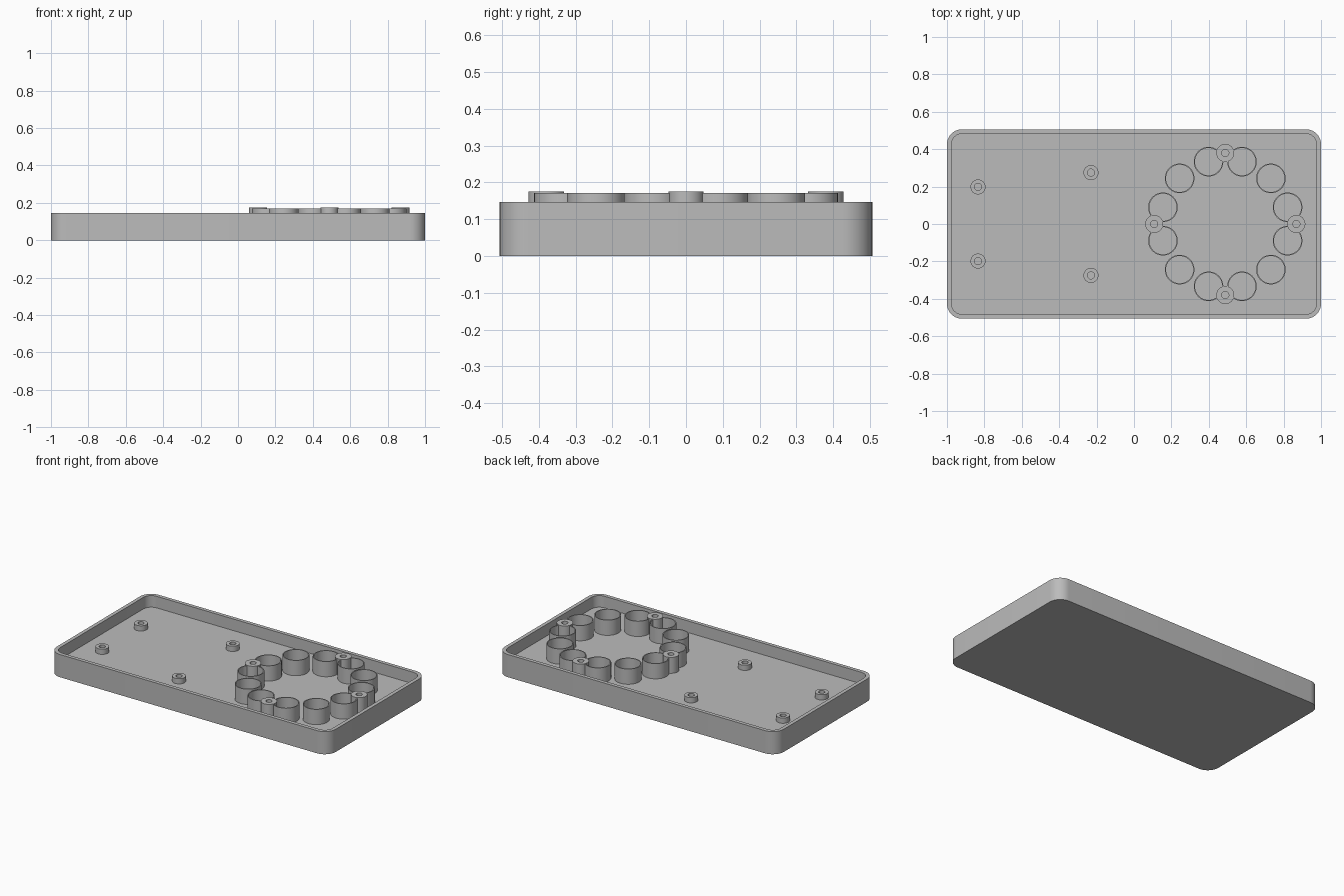
import bpy
import bmesh
from math import cos, sin, pi, radians

cube = bpy.data.objects.get("Cube")
if cube:
    bpy.data.objects.remove(cube, do_unlink=True)

# Single plain grey plastic
grey = bpy.data.materials.new("grey_plastic")
grey.use_nodes = True
colour = (0.5, 0.5, 0.5, 1)
grey.diffuse_color = colour
grey.node_tree.nodes["Principled BSDF"].inputs["Base Color"].default_value = colour

HALF_X, HALF_Y, HEIGHT, CORNER = 1.0, 0.506, 0.147, 0.08
WALL, FLOOR = 0.024, 0.072
RING_X = 0.488


def circle(x, y, r, z, n=48):
    return [(x + r * cos(2 * pi * i / n), y + r * sin(2 * pi * i / n), z)
            for i in range(n)]


def rounded_rect(inset, z, steps=10):
    r = CORNER - inset
    cx, cy = HALF_X - CORNER, HALF_Y - CORNER
    points = []
    for q, (sx, sy) in enumerate([(1, 1), (-1, 1), (-1, -1), (1, -1)]):
        for i in range(steps + 1):
            a = pi / 2 * (q + i / steps)
            points.append((sx * cx + r * cos(a), sy * cy + r * sin(a), z))
    return points


def loft(name, loops, cyclic=False):
    """Skin consecutive loops; join last to first or cap both ends."""
    bm = bmesh.new()
    rings = [[bm.verts.new(p) for p in loop] for loop in loops]
    pairs = list(zip(rings, rings[1:]))
    if cyclic:
        pairs.append((rings[-1], rings[0]))
    else:
        bm.faces.new(rings[0])
        bm.faces.new(rings[-1])
    n = len(rings[0])
    for a, b in pairs:
        for i in range(n):
            j = (i + 1) % n
            bm.faces.new((a[i], a[j], b[j], b[i]))
    bmesh.ops.recalc_face_normals(bm, faces=bm.faces)
    mesh = bpy.data.meshes.new(name)
    bm.to_mesh(mesh)
    bm.free()
    mesh.materials.append(grey)
    obj = bpy.data.objects.new(name, mesh)
    bpy.context.collection.objects.link(obj)
    bpy.ops.object.select_all(action="DESELECT")
    obj.select_set(True)
    bpy.context.view_layer.objects.active = obj
    bpy.ops.object.shade_smooth_by_angle(angle=radians(30))
    return obj


def tube(name, x, y, outer, inner, top):
    base = FLOOR - 0.004
    loft(name, [circle(x, y, outer, base), circle(x, y, outer, top),
                circle(x, y, inner, top), circle(x, y, inner, base)], cyclic=True)


# Open tray with a raised floor and thin rim
loft("tray", [rounded_rect(0, 0), rounded_rect(0, HEIGHT),
              rounded_rect(WALL, HEIGHT), rounded_rect(WALL, FLOOR)])

# Ring of twelve thin-walled cups
for i in range(12):
    a = radians(15 + 30 * i)
    tube(f"cup_{i + 1}", RING_X + 0.345 * cos(a), 0.345 * sin(a), 0.079, 0.073, 0.171)

# Four tall screw posts between the cups
for i in range(4):
    a = pi / 2 * i
    tube(f"screw_post_{i + 1}", RING_X + 0.38 * cos(a), 0.38 * sin(a), 0.048, 0.019, 0.175)

# Four short standoffs on the floor
for x, y in [(-0.834, 0.198), (-0.23, 0.275)]:
    for side, s in (("back", 1), ("front", -1)):
        end = "outer" if x < -0.5 else "inner"
        tube(f"standoff_{end}_{side}", x, s * y, 0.04, 0.019, 0.106)
